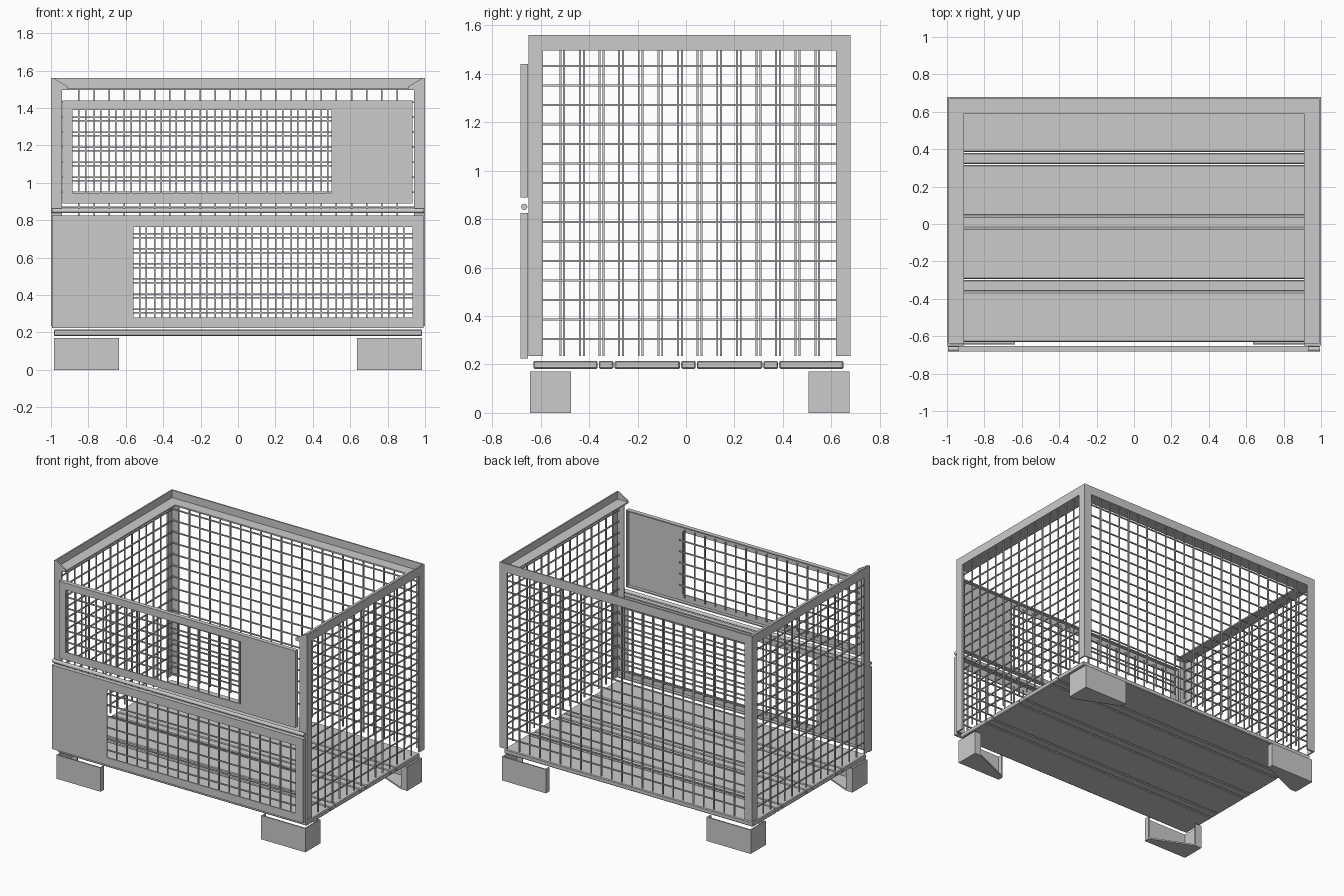
import bpy, bmesh
from math import pi
from mathutils import Matrix

if "Cube" in bpy.data.objects:
    bpy.data.objects.remove(bpy.data.objects["Cube"])


def finish(name, bm):
    bmesh.ops.recalc_face_normals(bm, faces=bm.faces)
    me = bpy.data.meshes.new(name)
    bm.to_mesh(me)
    bm.free()
    ob = bpy.data.objects.new(name, me)
    bpy.context.collection.objects.link(ob)
    return ob


def boxes(name, items):
    """One object from boxes given as (x0, x1, y0, y1, z0, z1)."""
    bm = bmesh.new()
    for x0, x1, y0, y1, z0, z1 in items:
        m = Matrix.Translation(((x0 + x1) / 2, (y0 + y1) / 2, (z0 + z1) / 2))
        m = m @ Matrix.Diagonal((x1 - x0, y1 - y0, z1 - z0, 1))
        bmesh.ops.create_cube(bm, size=1, matrix=m)
    return finish(name, bm)


def prisms(name, items):
    """One object from outlines in x/y, each (points, z0, z1)."""
    bm = bmesh.new()
    for pts, z0, z1 in items:
        f = bm.faces.new([bm.verts.new((x, y, z0)) for x, y in pts])
        top = bmesh.ops.extrude_face_region(bm, geom=[f])["geom"]
        vs = [v for v in top if isinstance(v, bmesh.types.BMVert)]
        bmesh.ops.translate(bm, verts=vs, vec=(0, 0, z1 - z0))
    return finish(name, bm)


def bevel(ob, w):
    m = ob.modifiers.new("edge", "BEVEL")
    m.width, m.segments = w, 1


def u_outline(w):
    """Three-sided strip of width w, open at the front."""
    return [(-1, F), (-1, B), (1, B), (1, F), (1 - w, F), (1 - w, B - w),
            (w - 1, B - w), (w - 1, F)]


F, B = -0.65, 0.68      # front and back of the cage
T = 0.01                # sheet thickness
W = 0.004               # half wire width
STEP = 0.081

# Floor boards, wide and narrow alternating
edges = [(-0.63, -0.365), (-0.36, -0.30), (-0.295, -0.025), (-0.02, 0.04),
         (0.045, 0.315), (0.32, 0.38), (0.385, 0.65)]
for i, (a, b) in enumerate(edges):
    bevel(boxes(f"floor_board_{i}", [(-0.985, 0.985, a, b, 0.182, 0.215)]), 0.005)

# Folded sheet feet and angle corner posts
for sx in (-1, 1):
    for sy, yo in ((-1, -0.645), (1, 0.675)):
        side = f"{'left' if sx < 0 else 'right'}_{'front' if sy < 0 else 'back'}"

        def P(*pts, ox=0.985, oy=yo):
            return [(sx * (ox - u), oy - sy * v) for u, v in pts]

        wall = P((0, 0), (0.35, 0), (0.35, 0.04), (0.34, 0.04), (0.34, T), (T, T),
                 (T, 0.16), (0.05, 0.16), (0.05, 0.17), (0, 0.17))
        sole = P((0, 0), (0.35, 0), (0.35, 0.04), (0.05, 0.17), (0, 0.17))
        prisms(f"foot_{side}", [(wall, T, 0.17), (sole, 0, T)])
        post = P((0, 0), (0.06, 0), (0.06, T), (T, T), (T, 0.06), (0, 0.06),
                 ox=1, oy=F if sy < 0 else B)
        prisms(f"post_{side}", [(post, 0.235, 1.5)])

# Angle rail round the top: upright web and inward flange
prisms("top_rail", [(u_outline(T), 1.5, 1.56), (u_outline(0.09), 1.497, 1.507)])

# Sloped end plates closing the rail at the front
for sx, n in ((-1, "left"), (1, "right")):
    bm = bmesh.new()
    ring = [(1, 1.56), (0.985, 1.56), (0.91, 1.515), (0.91, 1.5), (1, 1.5)]
    f = bm.faces.new([bm.verts.new((sx * x, F, z)) for x, z in ring])
    g = bmesh.ops.extrude_face_region(bm, geom=[f])["geom"]
    bmesh.ops.translate(bm, vec=(0, T, 0),
                        verts=[v for v in g if isinstance(v, bmesh.types.BMVert)])
    finish(f"rail_end_{n}", bm)

# Wire mesh on the sides and back
levels = [0.305 + 0.0805 * i for i in range(15)]
for sx, n in ((-1, "left"), (1, "right")):
    x = sx * 0.986
    wires = []
    for i in range(14):
        y = -0.511 + STEP * i + sx * 0.008
        wires.append((x - W, x + W, y - W, y + W, 0.235, 1.5))
    for z in levels:
        xi = x - sx * 2 * W * 0.8
        wires.append((xi - W, xi + W, -0.645, 0.67, z - W, z + W))
    boxes(f"wire_mesh_{n}", wires)
wires = []
for i in range(22):
    x = STEP * (i - 10.5)
    wires.append((x - W, x + W, 0.662, 0.67, 0.235, 1.5))
for z in levels:
    wires.append((-0.985, 0.985, 0.656, 0.664, z - W, z + W))
boxes("wire_mesh_back", wires)


def door(name, x0, x1, z0, z1, a0, a1, c0, c1, first_x, nx, first_z, nz):
    """Folded sheet door with a wire-filled opening a0..a1, c0..c1."""
    y0, y1, t = -0.683, -0.652, 0.008
    boxes(name + "_sheet", [
        (x0, a0, y0, y0 + t, z0, z1), (a1, x1, y0, y0 + t, z0, z1),
        (a0, a1, y0, y0 + t, z0, c0), (a0, a1, y0, y0 + t, c1, z1)])
    boxes(name + "_rim", [
        (x0, x0 + t, y0, y1, z0, z1), (x1 - t, x1, y0, y1, z0, z1),
        (x0, x1, y0, y1, z0, z0 + t), (x0, x1, y0, y1, z1 - t, z1)])
    w = []
    for i in range(nx):
        x = first_x + STEP * i
        w.append((x - W, x + W, -0.675, -0.667, c0 - 0.02, c1 + 0.02))
    for i in range(nz):
        z = first_z + 0.0805 * i
        w.append((a0 - 0.02, a1 + 0.02, -0.669, -0.661, z - W, z + W))
    boxes(name + "_wires", w)


# Front flaps
door("upper_flap", -0.938, 0.932, 0.89, 1.44, -0.885, 0.5, 0.945, 1.39,
     -0.815, 17, 1.01, 5)
door("lower_flap", -0.995, 0.992, 0.225, 0.825, -0.56, 0.932, 0.28, 0.765,
     -0.49, 18, 0.325, 6)

# Hinge rod between the flaps
bm = bmesh.new()
bmesh.ops.create_cone(bm, cap_ends=True, segments=16, radius1=0.013, radius2=0.013,
                      depth=1.99, matrix=Matrix.Translation((0, -0.668, 0.851))
                      @ Matrix.Rotation(pi / 2, 4, 'Y'))
rod = finish("hinge_rod", bm)
bpy.context.view_layer.objects.active = rod
rod.select_set(True)
bpy.ops.object.shade_smooth_by_angle()
